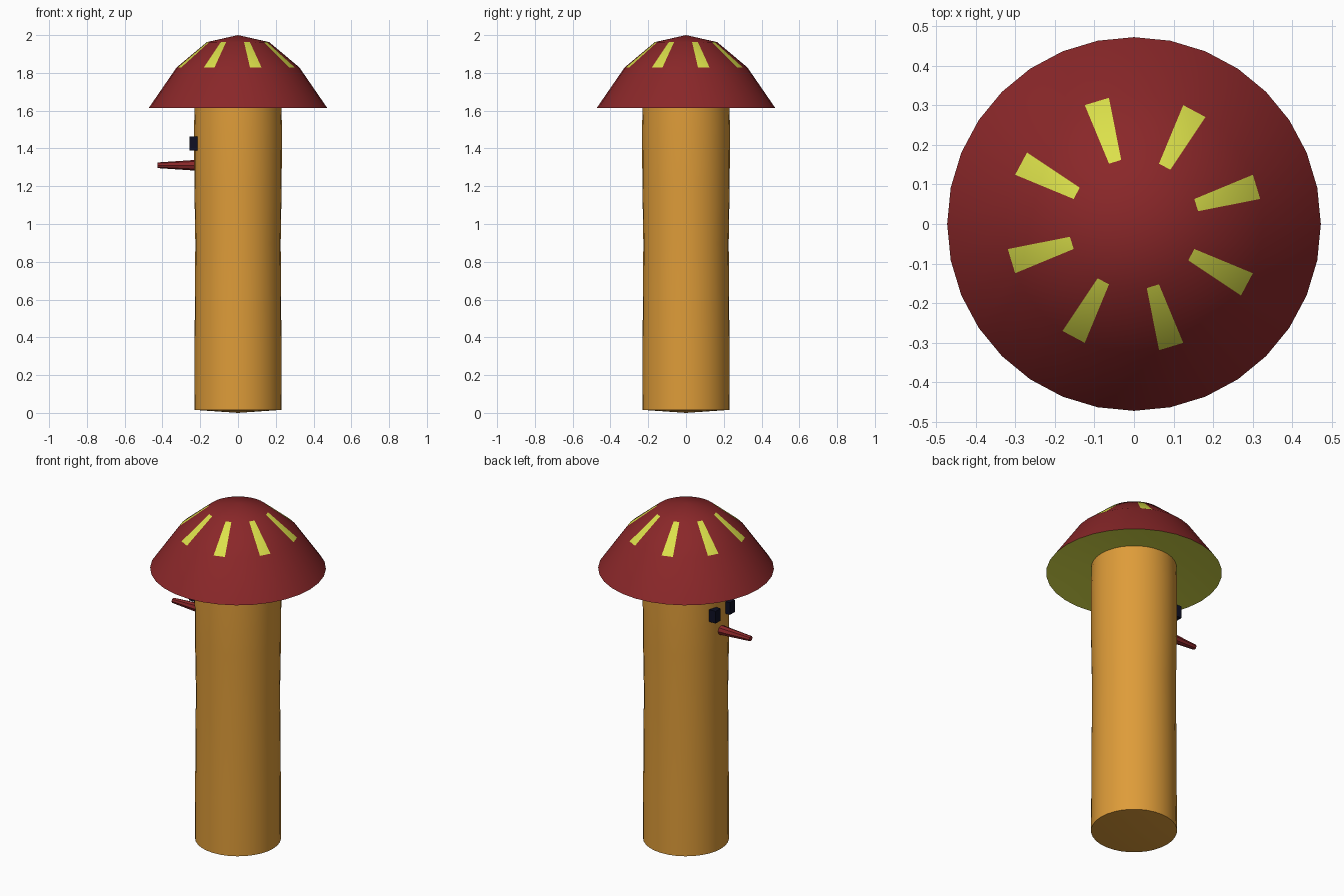
import bpy, bmesh, math
from mathutils import Matrix, Vector

if "Cube" in bpy.data.objects:
    bpy.data.objects.remove(bpy.data.objects["Cube"])

SIDES = 32


def material(name, rgb):
    lin = [((c / 255 + 0.055) / 1.055) ** 2.4 if c > 10 else c / 255 / 12.92 for c in rgb]
    m = bpy.data.materials.new(name)
    m.diffuse_color = (*lin, 1)
    m.use_nodes = True
    m.node_tree.nodes["Principled BSDF"].inputs["Base Color"].default_value = m.diffuse_color
    return m


red = material("dark red", (138, 39, 41))
yellow = material("yellow", (219, 224, 74))
orange = material("orange", (222, 156, 57))
black = material("blue black", (14, 16, 36))


def finish(bm, name, mats, smooth=True):
    bmesh.ops.recalc_face_normals(bm, faces=bm.faces)
    me = bpy.data.meshes.new(name)
    bm.to_mesh(me)
    bm.free()
    ob = bpy.data.objects.new(name, me)
    bpy.context.collection.objects.link(ob)
    for m in mats:
        me.materials.append(m)
    if smooth:
        bpy.ops.object.select_all(action='DESELECT')
        ob.select_set(True)
        bpy.context.view_layer.objects.active = ob
        bpy.ops.object.shade_smooth_by_angle(angle=math.radians(40))
    return ob


def lathe(profile):
    """Revolve (radius, height) points; radius 0 makes a pole."""
    bm = bmesh.new()
    rings = []
    for r, z in profile:
        n = SIDES if r else 1
        rings.append([bm.verts.new((r * math.cos(math.tau * i / SIDES),
                                    r * math.sin(math.tau * i / SIDES), z)) for i in range(n)])
    for a, b in zip(rings, rings[1:]):
        for i in range(SIDES):
            j = (i + 1) % SIDES
            quad = [a[i % len(a)], a[j % len(a)], b[j % len(b)], b[i % len(b)]]
            bm.faces.new(list(dict.fromkeys(quad)))
    return bm


# Stalk: gently waisted column with a shallow convex base
finish(lathe([(0, 0), (0.231, 0.016), (0.230, 0.35), (0.226, 0.9),
              (0.231, 1.2), (0.233, 1.5), (0.228, 1.68), (0, 1.68)]), "stalk", [orange])

# Cap: faceted dome, hollow yellow underside, every fourth panel of one band a stripe
bm = lathe([(0, 2.0), (0.165, 1.963), (0.325, 1.829), (0.472, 1.615),
            (0.2, 1.655), (0, 1.655)])
for f in bm.faces:
    c = f.calc_center_median()
    r = Vector((c.x, c.y)).length
    panel = int(math.atan2(c.y, c.x) % math.tau / math.tau * SIDES)
    if c.z < 1.68:
        f.material_index = 1
    elif 1.85 < c.z < 1.94 and r > 0.2 and panel % 4 == 1:
        f.material_index = 1
finish(bm, "cap", [red, yellow])

# Nose: tapered peg pointing to -x
bm = bmesh.new()
rot = Matrix.Rotation(math.radians(-90), 4, 'Y')
bmesh.ops.create_cone(bm, cap_ends=True, segments=8, radius1=0.03, radius2=0.015, depth=0.225,
                      matrix=Matrix.Translation((-0.3125, 0, 1.311)) @ rot)
finish(bm, "nose", [red])

# Eyes: small upright blocks set into the stalk
for side, label in ((-1, "right_eye"), (1, "left_eye")):
    bm = bmesh.new()
    bmesh.ops.create_cube(bm, size=1, matrix=Matrix.Translation((-0.227, side * 0.067, 1.426))
                          @ Matrix.Diagonal((0.06, 0.046, 0.072, 1)))
    finish(bm, label, [black], smooth=False)
